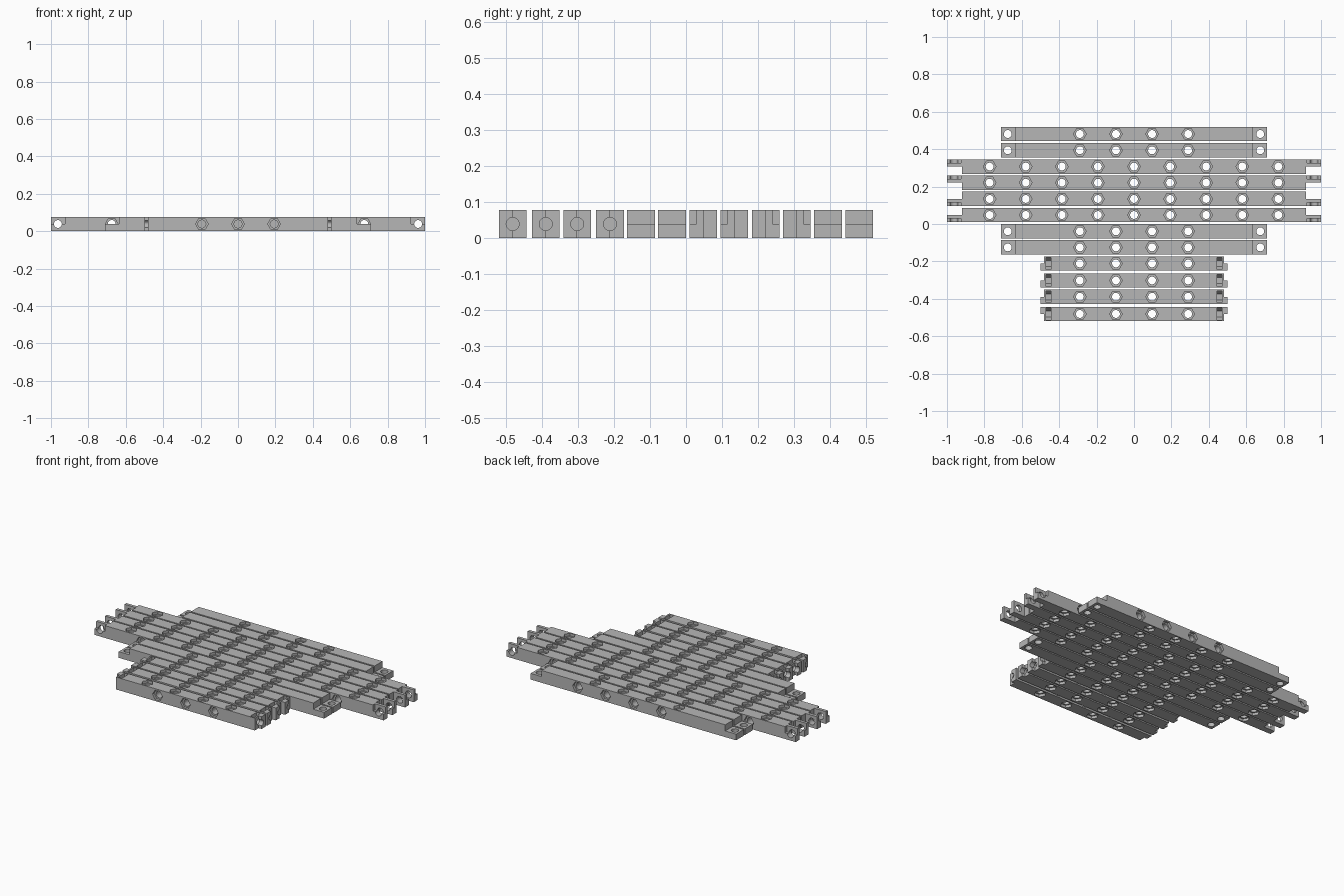
import bpy, bmesh, math
from mathutils import Matrix, Vector

cube = bpy.data.objects.get("Cube")
if cube:
    bpy.data.objects.remove(cube, do_unlink=True)

W = 0.077            # bar width and height
MID = W / 2
STEP = 0.193         # hole spacing
HOLE_R, HEX_R, HEX_DEPTH = 0.021, 0.034, 0.016

grey = bpy.data.materials.new("light_grey")
grey.use_nodes = True
GREY = (0.47, 0.47, 0.47, 1)
grey.diffuse_color = GREY
grey.node_tree.nodes["Principled BSDF"].inputs["Base Color"].default_value = GREY

# Rotations that lay a z prism along each axis, hexagon points kept sideways
AXES = {
    "z": Matrix.Identity(4),
    "y": Matrix.Rotation(math.pi / 2, 4, "X"),
    "x": Matrix.Rotation(math.pi / 2, 4, "Z") @ Matrix.Rotation(math.pi / 2, 4, "X"),
}


def add_box(bm, lo, hi):
    lo, hi = Vector(lo), Vector(hi)
    mat = Matrix.Translation((lo + hi) / 2) @ Matrix.Diagonal((*(hi - lo), 1))
    bmesh.ops.create_cube(bm, size=1, matrix=mat)


def add_prism(bm, centre, axis, radius, length, sides):
    start = Matrix.Rotation(math.pi / 2, 4, "Z") if sides == 6 else Matrix.Identity(4)
    res = bmesh.ops.create_cone(bm, cap_ends=True, segments=sides, radius1=radius,
                                radius2=radius, depth=length)
    # Put a hexagon corner on the sideways axis
    if sides == 6:
        corner = max((v.co for v in res["verts"]), key=lambda c: c.x)
        if corner.x < radius * 0.95:
            start = Matrix.Rotation(math.pi / 6, 4, "Z")
        else:
            start = Matrix.Identity(4)
    bmesh.ops.transform(bm, matrix=Matrix.Translation(centre) @ AXES[axis] @ start,
                        verts=res["verts"])


def to_object(bm, name):
    mesh = bpy.data.meshes.new(name)
    bm.to_mesh(mesh)
    bm.free()
    obj = bpy.data.objects.new(name, mesh)
    bpy.context.collection.objects.link(obj)
    return obj


class Bar:
    """A square bar with three successive sets of cuts."""

    def __init__(self, name, y, half):
        self.name, self.y, self.half = name, y, half
        self.cuts = [bmesh.new() for _ in range(3)]   # notches, bores, hex seats

    def notch(self, lo, hi, side):
        x0, x1 = sorted((lo[0] * side, hi[0] * side))
        add_box(self.cuts[0], (x0, *lo[1:]), (x1, *hi[1:]))

    def bore(self, x, axis, seats=True):
        add_prism(self.cuts[1], (x, 0, MID), axis, HOLE_R, 2 * W, 24)
        if seats:
            direction = Vector((0, 0, 1)) if axis == "z" else Vector((0, 1, 0))
            for s in (-1, 1):
                add_prism(self.cuts[2], Vector((x, 0, MID)) + direction * s * MID,
                          axis, HEX_R, 2 * HEX_DEPTH, 6)

    def finish(self):
        bm = bmesh.new()
        add_box(bm, (-self.half, -MID, 0), (self.half, MID, W))
        obj = to_object(bm, self.name)
        cutters = []
        for i, cut in enumerate(self.cuts):
            cutter = to_object(cut, self.name + "_cutter")
            cutter.hide_render = True
            cutters.append(cutter)
            mod = obj.modifiers.new("cut", "BOOLEAN")
            mod.operation, mod.solver, mod.object = "DIFFERENCE", "EXACT", cutter
        bpy.context.view_layer.update()
        deps = bpy.context.evaluated_depsgraph_get()
        mesh = bpy.data.meshes.new_from_object(obj.evaluated_get(deps))
        obj.modifiers.clear()
        obj.data = mesh
        for cutter in cutters:
            bpy.data.objects.remove(cutter, do_unlink=True)
        mesh.materials.clear()
        mesh.materials.append(grey)
        for p in mesh.polygons:
            p.material_index = 0
        obj.location.y = self.y


def long_bar(name, y, tab):
    bar = Bar(name, y, 1.0)
    for i in range(-4, 5):
        bar.bore(i * STEP, "z")
    for i in range(-4, 4):
        bar.bore((i + 0.5) * STEP, "y")
    for side in (-1, 1):
        # Half-width end tab with a nut pocket open at the top
        inner = sorted((0, -tab * 0.06))
        outer = sorted((tab * MID / 2, tab * 0.06))
        bar.notch((0.92, inner[0], -0.05), (1.1, inner[1], 0.15), side)
        bar.notch((0.926, outer[0], MID), (1.1, outer[1], 0.15), side)
        bar.bore(side * 0.963, "y", seats=False)
    bar.finish()


def medium_bar(name, y):
    bar = Bar(name, y, 0.71)
    for i in range(-2, 2):
        bar.bore((i + 0.5) * STEP, "z")
    for i in range(-1, 3):
        bar.bore(i * STEP, "y")
    for side in (-1, 1):
        # Half-height end tab
        bar.notch((0.635, -0.1, MID), (0.8, 0.1, 0.15), side)
        bar.bore(side * 0.675, "z", seats=False)
    bar.finish()


def short_bar(name, y, tab):
    bar = Bar(name, y, 0.5)
    for i in range(-2, 2):
        bar.bore((i + 0.5) * STEP, "z")
    for i in range(-1, 2):
        bar.bore(i * STEP, "y")
    for side in (-1, 1):
        # Stepped end, axial bolt bore and drop-in nut slot
        step = sorted((0, -tab * 0.06))
        bar.notch((0.48, step[0], -0.05), (0.6, step[1], 0.15), side)
        bar.notch((0.443, -0.032, MID), (0.47, 0.032, 0.15), side)
        add_prism(bar.cuts[1], (side * 0.47, 0, MID), "x", 0.018, 0.16, 24)
        add_prism(bar.cuts[2], (side * 0.4565, 0, MID), "x", 0.032, 0.027, 6)
    bar.finish()


for n, (y, tab) in enumerate([(-0.481, 1), (-0.389, -1), (-0.302, -1), (-0.211, -1)], 1):
    short_bar(f"short_bar_{n}", y, tab)
for n, y in enumerate([-0.125, -0.039, 0.394, 0.481], 1):
    medium_bar(f"medium_bar_{n}", y)
for n, (y, tab) in enumerate([(0.048, -1), (0.134, -1), (0.221, 1), (0.307, 1)], 1):
    long_bar(f"long_bar_{n}", y, tab)
